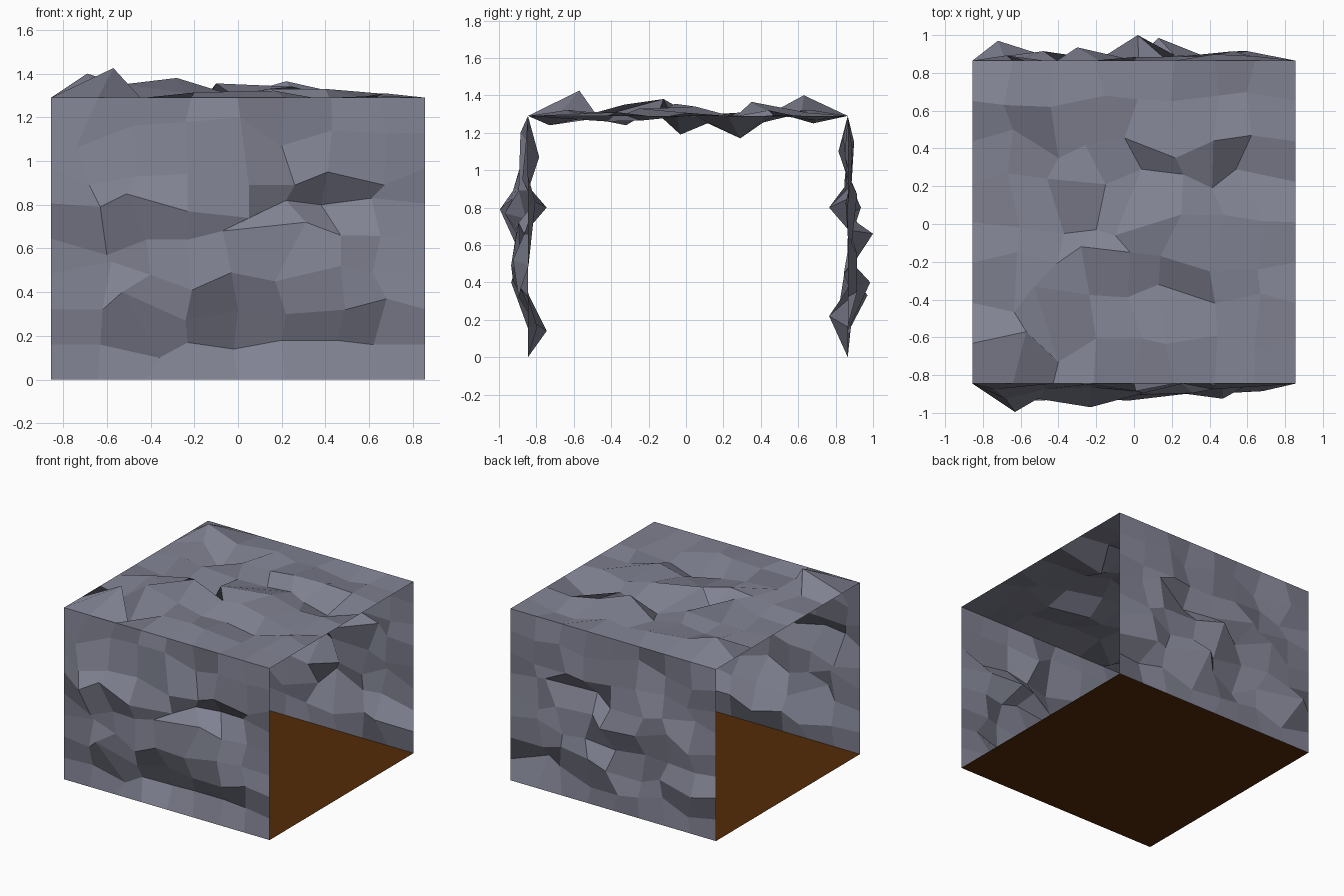
import bpy
import bmesh
import random
from mathutils import Matrix, Vector

start_cube = bpy.data.objects.get("Cube")
if start_cube:
    bpy.data.objects.remove(start_cube, do_unlink=True)

HALF_WIDTH = .855
HEIGHT = 1.29
FRONT, BACK = -.845, .865
CELLS = 8


def make_material(name, colour):
    material = bpy.data.materials.new(name)
    material.use_nodes = True
    material.diffuse_color = (*colour, 1)
    shader = material.node_tree.nodes["Principled BSDF"]
    shader.inputs["Base Color"].default_value = (*colour, 1)
    shader.inputs["Roughness"].default_value = .9
    return material


def add_object(name, bm, material):
    mesh = bpy.data.meshes.new(name)
    bm.to_mesh(mesh)
    bm.free()
    mesh.materials.append(material)
    obj = bpy.data.objects.new(name, mesh)
    bpy.context.collection.objects.link(obj)


def frame(across, up, origin):
    """Matrix whose local z points out of the panel."""
    across, up = Vector(across), Vector(up)
    matrix = Matrix((across, up, across.cross(up))).transposed().to_4x4()
    matrix.translation = origin
    return matrix


def rock_panel(name, low, high, placement, crags, seed):
    """Jagged sheet with straight borders; crags are (across, up, outward)."""
    rng = random.Random(seed)
    middle = (low + high) / 2
    step_u = 2 * HALF_WIDTH / CELLS
    step_v = (high - low) / CELLS
    placed = {(round(u / step_u), round((v - middle) / step_v)): (u, v, out)
              for u, v, out in crags}
    bm = bmesh.new()
    bmesh.ops.create_grid(bm, x_segments=CELLS, y_segments=CELLS, size=CELLS / 2)
    for vert in bm.verts:
        col, row = round(vert.co.x), round(vert.co.y)
        point = Vector((col * step_u, middle + row * step_v, 0))
        if (col, row) in placed:
            point = Vector(placed[col, row])
        elif max(abs(col), abs(row)) < CELLS / 2:
            point += Vector((rng.uniform(-.05, .05), rng.uniform(-.05, .05),
                             rng.uniform(-.025, .035)))
        vert.co = point
    bm.transform(placement)
    add_object(name, bm, rock)


rock = make_material("grey rock", (.22, .226, .29))
earth = make_material("brown earth", (.088, .024, .002))

# Front wall: ledges and hollows, from the top row of rock to the bottom
front_crags = [
    (-.58, 1.17, 0), (.01, 1.2, .04), (.2, 1.07, -.06), (.43, 1.14, .01),
    (-.74, 1.06, .03), (-.68, .89, .08), (-.47, .93, .03), (-.23, .94, .02),
    (.05, .89, .05), (.26, .89, 0), (.41, .95, .03), (.67, .89, 0),
    (-.63, .79, .15), (-.51, .85, .08), (-.23, .77, .125), (.05, .74, .01),
    (.22, .82, -.03), (.38, .8, -.1), (.61, .83, -.04),
    (-.6, .57, .05), (-.42, .64, .04), (-.23, .64, .05), (-.07, .68, .06),
    (.31, .72, .05), (.47, .66, .02),
    (-.58, .54, .04), (-.4, .48, .04), (-.21, .41, .08), (-.03, .49, .09),
    (.17, .45, .04), (.47, .52, .08),
    (-.62, .32, .04), (-.53, .4, .09), (-.24, .27, .01), (0, .32, -.01),
    (.22, .3, .01), (.49, .32, .05), (.68, .37, .04),
    (-.63, .16, -.02), (-.36, .1, -.02), (-.23, .17, -.04), (-.02, .14, -.1),
    (.2, .18, -.04), (.45, .18, -.04), (.62, .16, -.05)]
rock_panel("front_wall", 0, HEIGHT,
           frame((1, 0, 0), (0, 0, 1), (0, FRONT, 0)), front_crags, 3)

# Back wall
back_crags = [
    (-.02, .66, .135), (-.13, .4, .12), (.72, .33, .105), (.3, .8, .07),
    (-.6, .55, .05), (-.53, .87, .05), (.48, .72, .05), (-.2, .8, -.1),
    (-.6, .22, -.1), (-.55, .35, .05), (.2, .25, -.05), (.4, 1.1, -.05)]
rock_panel("back_wall", 0, HEIGHT,
           frame((-1, 0, 0), (0, 0, 1), (0, BACK, 0)), back_crags, 8)

# Roof
roof_crags = [
    (-.57, -.57, .135), (-.69, .63, .11), (-.28, -.12, .09), (-.37, -.05, .05),
    (-.2, -.03, -.1), (-.1, -.06, .065), (.25, .05, .05), (-.02, -.15, .01),
    (.14, -.17, .04), (.13, -.32, -.05), (.4, -.25, .04), (.43, -.42, -.03),
    (.67, -.37, .02), (.22, .35, .075), (.42, .44, .03), (.54, .29, -.12),
    (.04, .29, -.04), (.02, .66, 0), (-.15, .68, .03), (-.4, .35, -.05),
    (-.44, .62, .03), (-.64, .5, .04), (-.46, .24, 0), (-.15, .21, 0),
    (-.62, -.15, .04), (-.53, -.33, .06), (-.41, -.21, .02),
    (-.4, -.73, -.05), (.45, .68, -.04)]
rock_panel("roof", FRONT, BACK,
           frame((1, 0, 0), (0, 1, 0), (0, 0, HEIGHT)), roof_crags, 5)

# Flat floor between the walls
floor = bmesh.new()
bmesh.ops.create_grid(floor, x_segments=1, y_segments=1, size=1)
for corner in floor.verts:
    corner.co.x *= HALF_WIDTH
    corner.co.y = BACK if corner.co.y > 0 else FRONT
add_object("floor", floor, earth)
